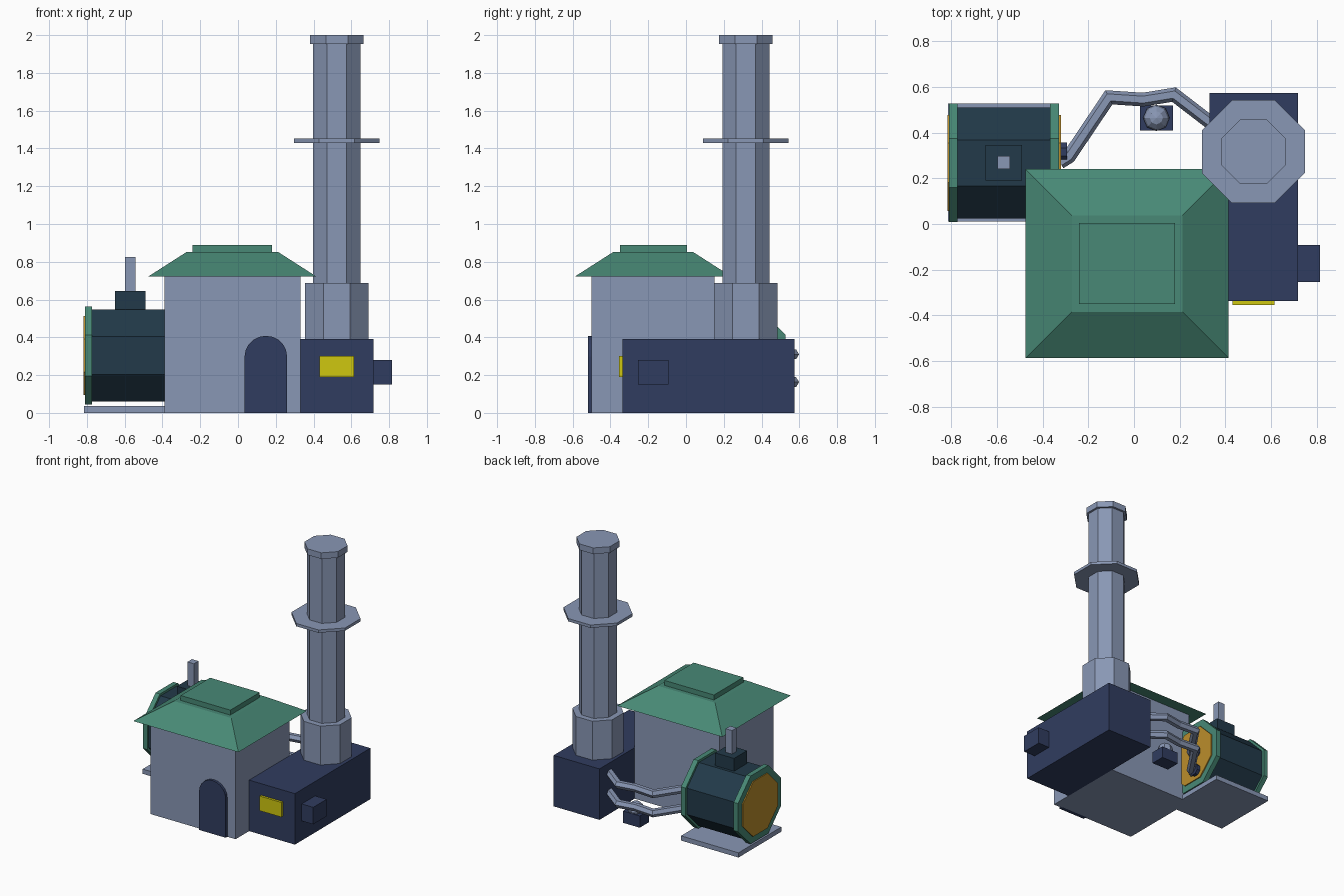
import bpy, bmesh
from math import pi, cos, sin
from mathutils import Matrix, Vector

cube = bpy.data.objects.get("Cube")
if cube:
    bpy.data.objects.remove(cube, do_unlink=True)


def material(name, rgb):
    m = bpy.data.materials.new(name)
    m.use_nodes = True
    m.diffuse_color = (*rgb, 1)
    m.node_tree.nodes["Principled BSDF"].inputs["Base Color"].default_value = (*rgb, 1)
    return m


STONE = material("blue grey stone", (0.25, 0.31, 0.46))
GREEN = material("roof green", (0.065, 0.25, 0.18))
NAVY = material("dark navy", (0.03, 0.046, 0.115))
TEAL = material("dark teal", (0.016, 0.042, 0.067))
YELLOW = material("window yellow", (0.62, 0.57, 0.005))
OCHRE = material("ochre", (0.5, 0.27, 0.025))


def finish(name, bm, mat):
    bmesh.ops.recalc_face_normals(bm, faces=bm.faces)
    mesh = bpy.data.meshes.new(name)
    bm.to_mesh(mesh)
    bm.free()
    mesh.materials.append(mat)
    ob = bpy.data.objects.new(name, mesh)
    bpy.context.collection.objects.link(ob)
    return ob


def box(name, mat, x, y, z, inset=0):
    """Box from axis ranges; inset pulls the top in on all sides."""
    bm = bmesh.new()
    bmesh.ops.create_cube(bm, size=1)
    for v in bm.verts:
        k = inset if v.co.z > 0 else 0
        v.co = [r[0] + k if c < 0 else r[1] - k
                for c, r in zip(v.co, (x, y))] + [z[0] if v.co.z < 0 else z[1]]
    return finish(name, bm, mat)


def octagon(name, mat, centre, apothem, lo, hi, axis="z"):
    """Octagonal prism with flats facing the axes, spanning lo to hi."""
    bm = bmesh.new()
    r = apothem / cos(pi / 8)
    bmesh.ops.create_cone(bm, cap_ends=True, segments=8, radius1=r, radius2=r, depth=hi - lo)
    bm.transform(Matrix.Rotation(pi / 8, 4, "Z"))
    mid = (lo + hi) / 2
    if axis == "x":
        bm.transform(Matrix.Rotation(pi / 2, 4, "Y"))
        bm.transform(Matrix.Translation((mid, *centre)))
    else:
        bm.transform(Matrix.Translation((*centre, mid)))
    return finish(name, bm, mat)


def pipe(name, mat, points, radius, sides=6):
    """Low-poly tube swept along a level path with mitred joints."""
    bm = bmesh.new()
    pts = [Vector(p) for p in points]
    rings = []
    for i, p in enumerate(pts):
        a = (p - pts[i - 1]).normalized() if i else (pts[1] - p).normalized()
        b = (pts[i + 1] - p).normalized() if i < len(pts) - 1 else a
        t = (a + b).normalized()
        side = t.cross(Vector((0, 0, 1))) / max(t.dot(a), 0.5)
        rings.append([bm.verts.new(p + side * radius * cos(k * 2 * pi / sides)
                                   + Vector((0, 0, radius * sin(k * 2 * pi / sides))))
                      for k in range(sides)])
    for r, s in zip(rings, rings[1:]):
        for k in range(sides):
            n = (k + 1) % sides
            bm.faces.new((r[k], r[n], s[n], s[k]))
    bm.faces.new(rings[0])
    bm.faces.new(rings[-1])
    return finish(name, bm, mat)


# House with hipped roof
box("house_walls", STONE, (-0.39, 0.33), (-0.5, 0.15), (0, 0.725))
box("roof", GREEN, (-0.475, 0.415), (-0.588, 0.24), (0.722, 0.852), inset=0.203)
box("roof_cap", GREEN, (-0.24, 0.18), (-0.35, 0.005), (0.85, 0.89))

# Arched door
bm = bmesh.new()
profile = [(0.035, 0), (0.26, 0)]
profile += [(0.1475 + 0.1125 * cos(i * pi / 10), 0.298 + 0.11 * sin(i * pi / 10)) for i in range(11)]
face = bm.faces.new([bm.verts.new((x, -0.52, z)) for x, z in profile])
moved = bmesh.ops.extrude_face_region(bm, geom=[face])["geom"]
bmesh.ops.translate(bm, vec=(0, 0.03, 0), verts=[g for g in moved if isinstance(g, bmesh.types.BMVert)])
finish("door", bm, NAVY)

# Furnace with window and side hatch
box("furnace", NAVY, (0.33, 0.718), (-0.337, 0.575), (0, 0.39))
box("furnace_window", YELLOW, (0.432, 0.615), (-0.355, -0.33), (0.19, 0.302))
box("side_hatch", NAVY, (0.71, 0.815), (-0.255, -0.093), (0.15, 0.28))

# Chimney
STACK = (0.523, 0.317)
octagon("chimney_base", STONE, STACK, 0.168, 0.385, 0.687)
octagon("chimney_shaft", STONE, STACK, 0.125, 0.68, 1.96)
octagon("chimney_collar", STONE, STACK, 0.226, 1.43, 1.452)
octagon("chimney_cap", STONE, STACK, 0.141, 1.953, 2.0)

# Boiler tank lying along x
TANK = (0.268, 0.304)
octagon("tank_body", TEAL, TANK, 0.243, -0.79, -0.345, "x")
for side, lo, hi in (("right", -0.81, -0.773), ("left", -0.367, -0.328)):
    octagon(side + "_tank_rim", GREEN, TANK, 0.26, lo, hi, "x")
octagon("right_tank_end", OCHRE, TANK, 0.21, -0.818, -0.8, "x")
octagon("left_tank_end", OCHRE, TANK, 0.21, -0.34, -0.32, "x")
box("tank_slab", STONE, (-0.814, -0.328), (0.01, 0.528), (0, 0.036))
box("tank_hatch", TEAL, (-0.65, -0.49), (0.19, 0.347), (0.54, 0.645))
box("tank_vent", STONE, (-0.598, -0.543), (0.242, 0.297), (0.64, 0.825))

# Two pipes joining tank and furnace
for level, z in (("upper", 0.31), ("lower", 0.163)):
    pipe(level + "_pipe", STONE, [(-0.325, 0.27, z), (-0.285, 0.295, z), (-0.11, 0.555, z),
                                  (0.04, 0.545, z), (0.175, 0.567, z), (0.36, 0.425, z)], 0.03)
    octagon(level + "_pipe_flange", NAVY, (0.315, z), 0.042, -0.322, -0.293, "x")

# Small lamp on the ground behind the house
box("lamp_base", NAVY, (0.027, 0.17), (0.41, 0.52), (0, 0.09))
bm = bmesh.new()
bmesh.ops.create_uvsphere(bm, u_segments=8, v_segments=6, radius=0.058)
bm.transform(Matrix.Translation((0.098, 0.465, 0.105)))
finish("lamp_dome", bm, STONE)
